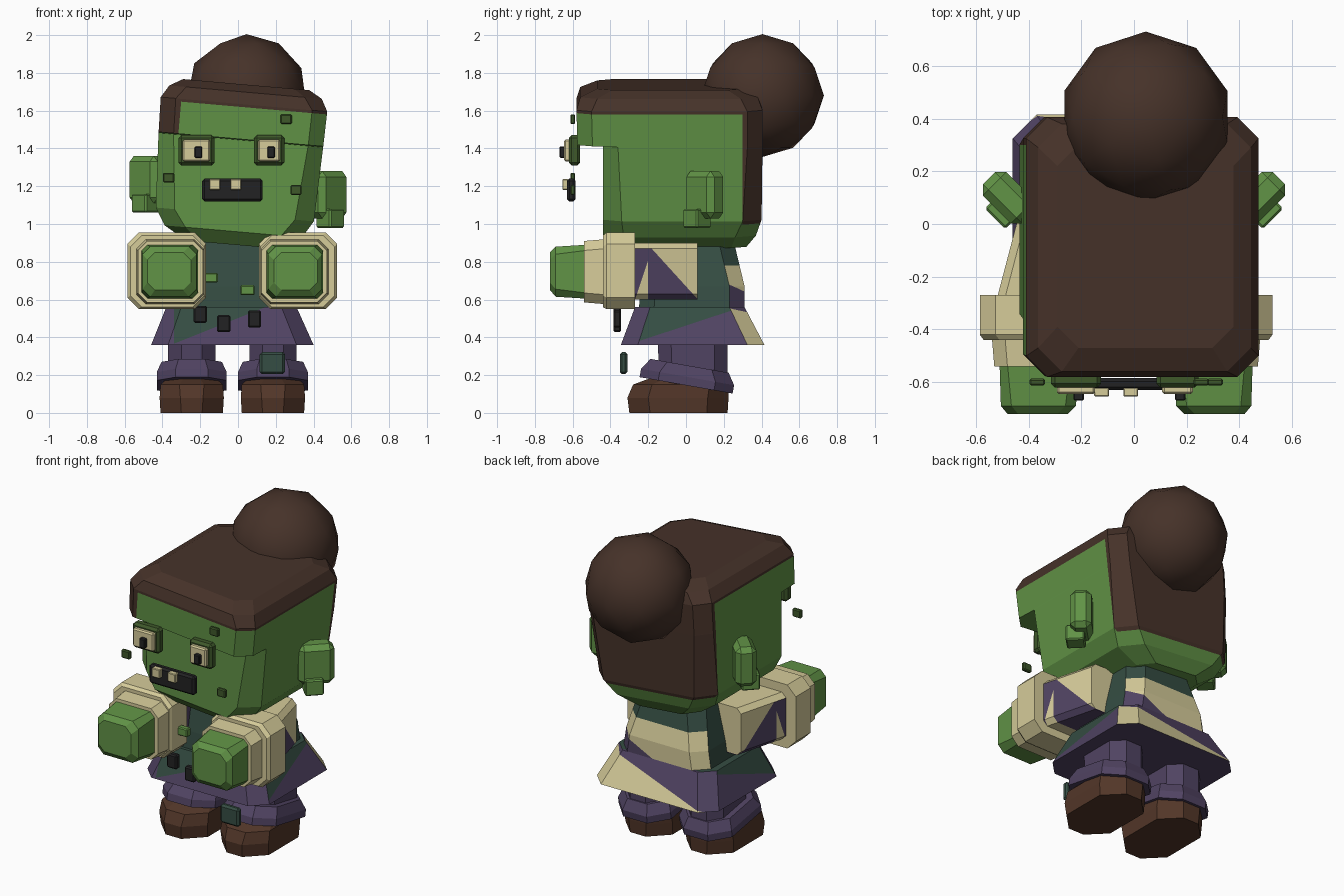
import bpy, bmesh
from math import radians
from mathutils import Matrix, Vector

if "Cube" in bpy.data.objects:
    bpy.data.objects.remove(bpy.data.objects["Cube"])


def material(name, *rgb):
    col = [(c / 255 / 12.92 if c < 11 else ((c / 255 + 0.055) / 1.055) ** 2.4) for c in rgb] + [1]
    m = bpy.data.materials.new(name)
    m.use_nodes = True
    m.diffuse_color = col
    node = m.node_tree.nodes["Principled BSDF"]
    node.inputs["Base Color"].default_value = col
    node.inputs["Roughness"].default_value = 0.9
    return m


SKIN = material("skin green", 97, 147, 70)
MOLE = material("dark green", 62, 88, 42)
HAIR = material("hair brown", 70, 50, 41)
CREAM = material("cream cloth", 214, 204, 154)
PURPLE = material("purple cloth", 80, 67, 98)
TEAL = material("dark teal cloth", 53, 77, 67)
BLACK = material("black", 34, 34, 35)
BOOT = material("boot brown", 82, 54, 40)
MID = -0.03  # middle plane of the body


def finish(name, bm, mats, matrix=None, smooth=False):
    bmesh.ops.recalc_face_normals(bm, faces=bm.faces)
    if matrix:
        bm.transform(matrix)
    mesh = bpy.data.meshes.new(name)
    bm.to_mesh(mesh)
    bm.free()
    for m in mats:
        mesh.materials.append(m)
    ob = bpy.data.objects.new(name, mesh)
    bpy.context.collection.objects.link(ob)
    if smooth:
        bpy.ops.object.select_all(action="DESELECT")
        ob.select_set(True)
        bpy.context.view_layer.objects.active = ob
        bpy.ops.object.shade_smooth_by_angle(angle=radians(25))
    return ob


def loft(name, rings, mats, axis="z", matrix=None, cuts=(), rule=None):
    """Skin chamfered rectangles (t, u0, u1, v0, v1, chamfer) along an axis."""
    bm = bmesh.new()
    loops = []
    for t, a, b, c, d, k in rings:
        pts = [(a + k, c), (b - k, c), (b, c + k), (b, d - k),
               (b - k, d), (a + k, d), (a, d - k), (a, c + k)]
        loops.append([bm.verts.new((u, v, t) if axis == "z" else (u, t, v)) for u, v in pts])
    for lo, hi in zip(loops, loops[1:]):
        for i in range(8):
            j = (i + 1) % 8
            bm.faces.new((lo[i], lo[j], hi[j], hi[i]))
    bm.faces.new(loops[0])
    bm.faces.new(loops[-1])
    bmesh.ops.recalc_face_normals(bm, faces=bm.faces)
    for co, no in cuts:
        geom = bm.verts[:] + bm.edges[:] + bm.faces[:]
        bmesh.ops.bisect_plane(bm, geom=geom, plane_co=co, plane_no=no)
    if rule:
        bm.normal_update()
        for f in bm.faces:
            f.material_index = rule(f.calc_center_median(), f.normal)
    return finish(name, bm, mats, matrix)


def block(name, x, z, y, mat, bevel=0.008, matrix=None):
    """Bevelled box from (low, high) pairs."""
    bm = bmesh.new()
    bmesh.ops.create_cube(bm, size=1)
    mid = Vector((sum(x) / 2, sum(y) / 2, sum(z) / 2))
    size = Vector((x[1] - x[0], y[1] - y[0], z[1] - z[0]))
    for v in bm.verts:
        v.co = v.co * size + mid
    bmesh.ops.bevel(bm, geom=bm.edges[:], offset=bevel, segments=1, affect="EDGES")
    return finish(name, bm, [mat], matrix)


# Head: jaw, overhanging brow and hair cap in one tilted shell
pivot = Vector((0, 0, 1.3))
tilt = Matrix.Translation(pivot) @ Matrix.Rotation(radians(5), 4, "Y") @ Matrix.Translation(-pivot)


def head_rule(c, n):
    fringe = c.y < -0.5 and c.x < -0.33 and c.z > 1.45
    return int(c.z > 1.62 or (c.y > 0.3 and c.z > 1.03) or fringe)


loft("head", [
    (0.89, -0.24, 0.22, -0.37, 0.32, 0.08),
    (0.96, -0.36, 0.37, -0.44, 0.37, 0.11),
    (1.05, -0.415, 0.425, -0.44, 0.4, 0.1),
    (1.445, -0.435, 0.44, -0.44, 0.405, 0.08),
    (1.45, -0.435, 0.44, -0.575, 0.405, 0.08),
    (1.635, -0.44, 0.445, -0.58, 0.405, 0.08),
    (1.7, -0.4, 0.41, -0.56, 0.38, 0.09),
    (1.74, -0.33, 0.34, -0.47, 0.3, 0.08)], [SKIN, HAIR], matrix=tilt,
    cuts=[((0, 0, 1.62), (0, 0, 1)), ((0, 0, 1.03), (0, 0, 1)),
          ((0, 0.3, 0), (0, 1, 0)), ((-0.33, 0, 0), (1, 0, 0))], rule=head_rule)

# Hair bun
bm = bmesh.new()
bmesh.ops.create_icosphere(bm, subdivisions=2, radius=0.325)
finish("hair_bun", bm, [HAIR], Matrix.Translation((0.045, 0.405, 1.68)), smooth=True)

# Ears: slabs swept back, each with a small lobe
for side, s, h in (("right", -1, 1.23), ("left", 1, 1.15)):
    turn = Matrix.Translation((s * 0.46, 0.08, h)) @ Matrix.Rotation(radians(45 * s), 4, "Z")
    out = sorted((-0.08 * s, 0.13 * s))
    block(side + "_ear", out, (-0.12, 0.13), (-0.06, 0.065), SKIN, 0.03, turn)
    lobe = sorted((-0.05 * s, 0.06 * s))
    block(side + "_ear_lobe", lobe, (-0.17, -0.07), (-0.09, 0.02), SKIN, 0.008, turn)

# Eyes, mouth and teeth
for side, x0, x1, p in (("right", -0.315, -0.125, -0.21), ("left", 0.085, 0.245, 0.175)):
    block(side + "_eye_socket", (x0, x1), (1.31, 1.47), (-0.62, -0.56), MOLE, 0.015)
    block(side + "_eye", (x0 + 0.022, x1 - 0.022), (1.332, 1.448), (-0.645, -0.6), CREAM)
    block(side + "_pupil", (p - 0.02, p + 0.02), (1.35, 1.41), (-0.67, -0.63), BLACK, 0.005)
block("mouth", (-0.19, 0.13), (1.12, 1.24), (-0.63, -0.585), BLACK, 0.012)
for i, x in enumerate((-0.123, -0.012)):
    block(f"tooth_{i}", (x - 0.028, x + 0.028), (1.18, 1.237), (-0.655, -0.62), CREAM, 0.004)

# Warts, buttons and trouser patch
for i, (x, z) in enumerate([(-0.367, 1.245), (0.255, 1.555), (0.307, 1.18)]):
    block(f"wart_{i}", (x - 0.03, x + 0.03), (z - 0.026, z + 0.026), (-0.612, -0.587), MOLE, 0.006)
for i, (x, z) in enumerate([(-0.145, 0.715), (0.05, 0.65)]):
    block(f"slime_spot_{i}", (x - 0.038, x + 0.038), (z - 0.026, z + 0.026), (-0.36, -0.32), SKIN, 0.006)
for i, (x, z) in enumerate([(-0.2, 0.522), (-0.075, 0.472), (0.087, 0.497)]):
    block(f"button_{i}", (x - 0.035, x + 0.035), (z - 0.045, z + 0.045), (-0.385, -0.345), BLACK)
block("trouser_patch", (0.115, 0.248), (0.205, 0.322), (-0.35, -0.31), TEAL, 0.012)


# Torso with a cream band on the back
def torso_rule(c, n):
    if n.y < 0.5 or c.z > 0.78:
        return 0
    return 2 if c.z < 0.56 + 0.5 * (c.x - 0.02) else 1


loft("torso", [(0.54, -0.34, 0.28, -0.25, 0.31, 0.08),
               (0.67, -0.32, 0.26, -0.24, 0.31, 0.08),
               (0.92, -0.26, 0.2, -0.2, 0.25, 0.08)], [TEAL, CREAM, PURPLE],
     cuts=[((0, 0, 0.78), (0, 0, 1)), ((0.02, 0, 0.56), (-0.5, 0, 1))], rule=torso_rule)


# Flared skirt, patched with slanted colour breaks
def skirt_rule(c, n):
    if n.z < -0.5:
        return 0
    if n.y > 0.4:
        return 2 if c.z < 0.46 + 0.27 * (c.x + 0.03) else 0
    if n.y < -0.4:
        return 1 if c.z > 0.37 + 0.4 * (c.x + 0.33) and c.x > -0.34 else 0
    return 1 if c.z > 0.36 + 0.33 * (c.y + 0.31) else 0


loft("skirt", [(0.36, -0.46, 0.4, -0.345, 0.415, 0.09),
               (0.56, -0.38, 0.31, -0.27, 0.31, 0.08)], [PURPLE, TEAL, CREAM],
     cuts=[((-0.03, 0, 0.46), (-0.27, 0, 1)), ((-0.33, 0, 0.37), (-0.4, 0, 1)),
           ((-0.34, 0, 0), (1, 0, 0)), ((0, -0.31, 0.36), (0, -0.33, 1))], rule=skirt_rule)


def sleeve_rule(c, n):
    if n.z > 0.5:
        return 0
    return 0 if c.z > 0.89 - 1.1 * (c.y + 0.2) or c.z < 0.6 + 3 * (c.y + 0.27) * (c.y < -0.2) else 1


for side, s in (("right", -1), ("left", 1)):
    def span(a, b):
        return sorted((MID + s * a, MID + s * b))

    # Arm: sleeve, two stepped cuffs and a fist
    loft(side + "_sleeve", [(-0.32, *span(0.17, 0.5), 0.6, 0.9, 0.03),
                            (0.06, *span(0.1, 0.4), 0.6, 0.9, 0.03)], [CREAM, PURPLE], "y",
         cuts=[((0, -0.2, 0.89), (0, 1.1, 1)), ((0, -0.27, 0.6), (0, -3, 1)),
               ((0, -0.2, 0), (0, 1, 0))], rule=sleeve_rule)
    loft(side + "_cuff", [(-0.44, *span(0.15, 0.54), 0.56, 0.94, 0.06),
                          (-0.42, *span(0.14, 0.555), 0.55, 0.955, 0.06),
                          (-0.27, *span(0.14, 0.555), 0.55, 0.955, 0.06)], [CREAM], "y")
    loft(side + "_cuff_rim", [(-0.54, *span(0.155, 0.5), 0.585, 0.91, 0.05),
                              (-0.42, *span(0.15, 0.51), 0.575, 0.92, 0.05)], [CREAM], "y")
    loft(side + "_hand", [(-0.72, *span(0.22, 0.45), 0.65, 0.85, 0.04),
                          (-0.69, *span(0.19, 0.475), 0.615, 0.88, 0.04),
                          (-0.53, *span(0.18, 0.48), 0.605, 0.89, 0.03)], [SKIN], "y")

    # Leg, sloping trouser cuff and boot
    loft(side + "_leg", [(0.12, *span(0.09, 0.34), -0.14, 0.22, 0.07),
                         (0.4, *span(0.09, 0.34), -0.15, 0.22, 0.07)], [PURPLE])
    slope = Matrix.Translation((MID + s * 0.215, 0.01, 0.2)) @ Matrix.Rotation(radians(-10), 4, "X")
    loft(side + "_trouser_cuff", [(-0.055, -0.185, 0.185, -0.25, 0.25, 0.1),
                                  (-0.01, -0.185, 0.185, -0.25, 0.25, 0.1),
                                  (0.05, -0.16, 0.16, -0.21, 0.21, 0.09)], [PURPLE], matrix=slope)
    loft(side + "_boot", [(0, *span(0.05, 0.38), -0.3, 0.22, 0.11),
                          (0.08, *span(0.045, 0.385), -0.31, 0.225, 0.11),
                          (0.15, *span(0.05, 0.38), -0.28, 0.225, 0.1),
                          (0.18, *span(0.08, 0.35), -0.2, 0.2, 0.09)], [BOOT])
